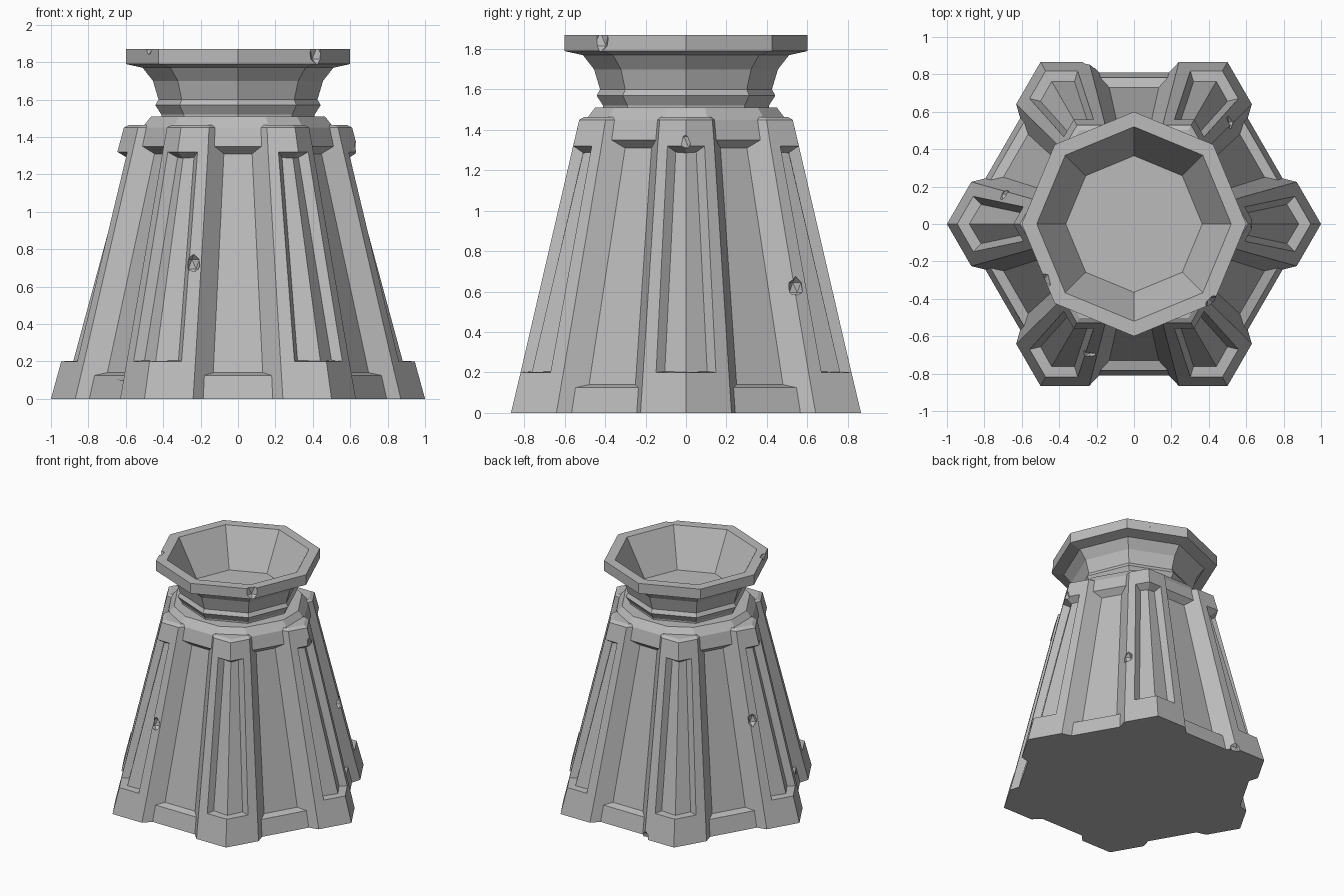
import bpy
import bmesh
from math import sin, cos, pi, radians
from mathutils import Vector, Matrix

cube = bpy.data.objects.get("Cube")
if cube:
    bpy.data.objects.remove(cube)

GREY = (0.5, 0.5, 0.5, 1.0)
stone = bpy.data.materials.new("grey_stone")
stone.use_nodes = True
stone.diffuse_color = GREY
stone.node_tree.nodes["Principled BSDF"].inputs["Base Color"].default_value = GREY


def finish(bm, name):
    bmesh.ops.recalc_face_normals(bm, faces=bm.faces)
    mesh = bpy.data.meshes.new(name)
    bm.to_mesh(mesh)
    bm.free()
    mesh.materials.append(stone)
    obj = bpy.data.objects.new(name, mesh)
    bpy.context.collection.objects.link(obj)
    return obj


def loft(bm, sections):
    """Skin closed rings of equal length and cap both ends; return face rows."""
    rings = [[bm.verts.new(p) for p in s] for s in sections]
    n = len(rings[0])
    rows = []
    for a, b in zip(rings, rings[1:]):
        rows.append([bm.faces.new((a[i], a[(i + 1) % n], b[(i + 1) % n], b[i]))
                     for i in range(n)])
    bm.faces.new(rings[0][::-1])
    bm.faces.new(rings[-1])
    return rows


# Tapered six-sided body with recessed panels between plinth and top band
def body_section(apothem, half, z):
    pts = []
    for k in range(6):
        a = radians(30 + 60 * k)
        n, t = Vector((cos(a), sin(a), 0)), Vector((-sin(a), cos(a), 0))
        pts += [n * apothem + t * s * half + Vector((0, 0, z)) for s in (-1, 1)]
    return pts


bm = bmesh.new()
loft(bm, [body_section(*s) for s in (
    (0.81, 0.38, 0), (0.782, 0.37, 0.125), (0.73, 0.35, 0.14),
    (0.472, 0.2, 1.31), (0.517, 0.2, 1.35), (0.495, 0.165, 1.45),
    (0.45, 0.15, 1.51))])
body = finish(bm, "body")


# Corner ribs with a pointed outer face and a long sunken panel
def rib_section(radius, half, groove, z):
    slope = 0.577
    side = [(radius - groove * slope, groove), (radius - half * slope, half),
            (radius - half * slope - 0.2, half + 0.05)]
    return ([Vector((x, -y, z)) for x, y in reversed(side)]
            + [Vector((radius, 0, z))] + [Vector((x, y, z)) for x, y in side])


def make_rib(index):
    bm = bmesh.new()
    rows = loft(bm, [rib_section(*s) for s in (
        (1.0, 0.225, 0.15, 0), (0.945, 0.212, 0.148, 0.2),
        (0.645, 0.14, 0.092, 1.32), (0.61, 0.13, 0.085, 1.45),
        (0.58, 0.115, 0.075, 1.465))])
    bmesh.ops.recalc_face_normals(bm, faces=bm.faces)
    bmesh.ops.inset_region(bm, faces=rows[1][2:4], thickness=0.018,
                           depth=-0.055, use_even_offset=True)
    bm.transform(Matrix.Rotation(index * pi / 3, 4, "Z"))
    return finish(bm, f"corner_rib_{index + 1}")


ribs = [make_rib(i) for i in range(6)]

# Eight-sided neck with a ring, flared rim and hollow bowl
bm = bmesh.new()
loft(bm, [[Vector((r * cos(i * pi / 4), r * sin(i * pi / 4), z)) for i in range(8)]
          for r, z in ((0.41, 1.49), (0.41, 1.52), (0.442, 1.57), (0.425, 1.6),
                       (0.455, 1.7), (0.51, 1.77), (0.6, 1.79), (0.6, 1.87),
                       (0.52, 1.87), (0.365, 1.58))])
neck = finish(bm, "neck_bowl")

# Worn chips knocked out of the edges: angle, radius, height, size
chips = (
    (-45, 0.61, 1.85, 0.055), (-148, 0.58, 1.9, 0.055), (62, 0.6, 1.8, 0.05),
    (0, 0.66, 1.34, 0.045), (-109, 0.73, 0.72, 0.04), (-66, 0.81, 0.47, 0.04),
    (-142, 0.83, 0.13, 0.05), (105, 0.9, 0.0, 0.05), (167, 0.72, 0.8, 0.04),
    (47, 0.74, 0.62, 0.04), (130, 0.66, 1.33, 0.04))
bm = bmesh.new()
for k, (deg, r, z, size) in enumerate(chips):
    a = radians(deg)
    place = (Matrix.Translation((r * cos(a), r * sin(a), z))
             @ Matrix.Rotation(a + 0.3 * k, 4, "Z")
             @ Matrix.Diagonal((1, 1, 1.4, 1)))
    bmesh.ops.create_icosphere(bm, subdivisions=1, radius=size, matrix=place)
cutter = finish(bm, "chip_cutter")
cutter.hide_render = True

for obj in [body, neck] + ribs:
    mod = obj.modifiers.new("chips", "BOOLEAN")
    mod.operation = "DIFFERENCE"
    mod.solver = "EXACT"
    mod.object = cutter
bpy.context.view_layer.update()
graph = bpy.context.evaluated_depsgraph_get()
for obj in [body, neck] + ribs:
    worn = bpy.data.meshes.new_from_object(obj.evaluated_get(graph))
    obj.modifiers.clear()
    obj.data = worn
bpy.data.objects.remove(cutter)
